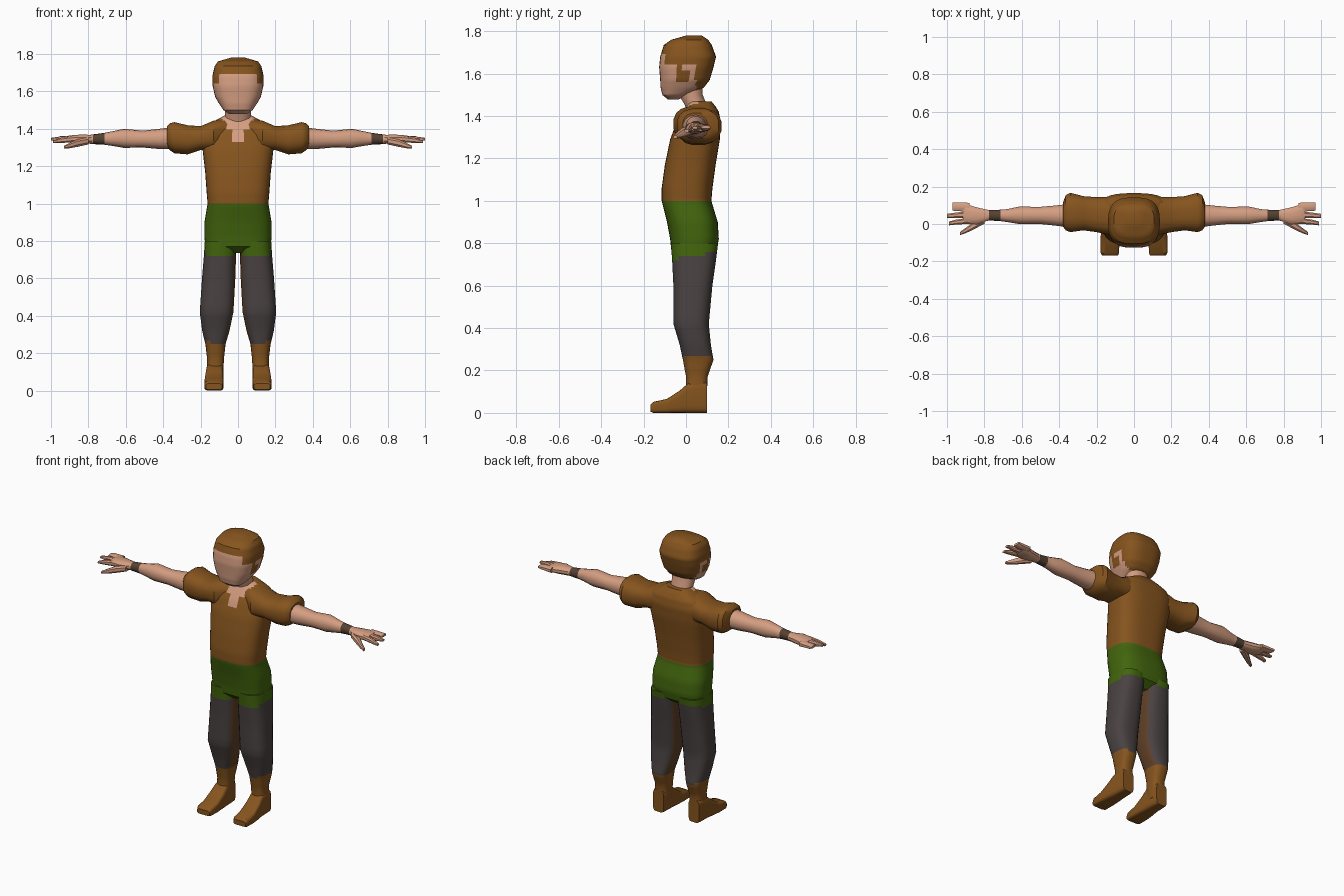
import bpy, bmesh, math
from mathutils import Vector

COLOURS = {
    "brown_cloth": (0.238, 0.089, 0.013),
    "green_cloth": (0.055, 0.130, 0.004),
    "grey_trousers": (0.068, 0.054, 0.054),
    "skin": (0.66, 0.34, 0.22),
    "dark_band": (0.09, 0.053, 0.032),
    "inner_leg_brown": (0.11, 0.05, 0.02),
}
BROWN, GREEN, GREY, SKIN, BAND, INNER = range(6)
MATS = []
for name, rgb in COLOURS.items():
    m = bpy.data.materials.new(name)
    m.diffuse_color = (*rgb, 1)
    MATS.append(m)

# axis -> position from (distance along, across a, across b)
PLACE = {
    "z": lambda t, a, b: (a, b, t),
    "x": lambda t, a, b: (t, a, b),
    "y": lambda t, a, b: (a, t, b),
}


def loft(name, axis, rings, colour, n=16, power=2.5, fine=1, mirror=False):
    """Skin rounded sections (t, a0, a1, b0, b1); colour is an index or rule(centre, normal)."""
    steps = []
    for r, s in zip(rings, rings[1:]):
        steps += [[p + (q - p) * k / fine for p, q in zip(r, s)] for k in range(fine)]
    steps.append(list(rings[-1]))
    bm = bmesh.new()
    loops = []
    for t, a0, a1, b0, b1 in steps:
        loop = []
        for i in range(n):
            w = 2 * math.pi * (i + 0.5) / n
            c, s = math.cos(w), math.sin(w)
            c = math.copysign(abs(c) ** (2 / power), c)
            s = math.copysign(abs(s) ** (2 / power), s)
            loop.append(bm.verts.new(PLACE[axis](
                t, (a0 + a1) / 2 + c * (a1 - a0) / 2, (b0 + b1) / 2 + s * (b1 - b0) / 2)))
        loops.append(loop)
    for p, q in zip(loops, loops[1:]):
        for i in range(n):
            j = (i + 1) % n
            bm.faces.new((p[i], p[j], q[j], q[i]))
    bm.faces.new(loops[0])
    bm.faces.new(loops[-1])
    bmesh.ops.recalc_face_normals(bm, faces=bm.faces)
    bm.normal_update()
    for f in bm.faces:
        f.material_index = colour(f.calc_center_median(), f.normal) if callable(colour) else colour
    me = bpy.data.meshes.new(name)
    bm.to_mesh(me)
    bm.free()
    for m in MATS:
        me.materials.append(m)
    ob = bpy.data.objects.new(name, me)
    bpy.context.collection.objects.link(ob)
    if mirror:
        mod = ob.modifiers.new("mirror", "MIRROR")
        mod.use_axis[0] = True
    bpy.ops.object.select_all(action="DESELECT")
    bpy.context.view_layer.objects.active = ob
    ob.select_set(True)
    bpy.ops.object.shade_smooth_by_angle(angle=math.radians(35))
    return ob


def sym(*rows):
    """Rows of (t, half width, b0, b1) centred on x = 0."""
    return [(t, -h, h, b0, b1) for t, h, b0, b1 in rows]


# Colour rules
def torso_rule(c, n):
    if c.z < 1.0:
        return GREEN
    if c.y < 0.06 and c.z > 1.335 + 1.3 * abs(c.x):
        return SKIN
    return BROWN


def leg_rule(c, n):
    if c.z > 0.735 + 0.15 * c.y:
        return GREEN
    if c.z < 0.255 + 0.3 * max(0, c.x - 0.13):
        return BROWN
    return INNER if n.x < -0.85 else GREY


def head_rule(c, n):
    if c.y > 0.045:
        line = 1.53
    elif c.y > 0.0:
        line = 1.645      # ear
    elif c.y > -0.045:
        line = 1.56       # sideburn
    elif abs(c.x) > 0.095:
        line = 1.64       # temple
    else:
        line = 1.69       # fringe
    return BROWN if c.z > line else SKIN


# Torso, shirt and hips
loft("torso", "z", sym(
    (0.735, 0.10, -0.03, 0.10), (0.77, 0.175, -0.07, 0.145), (0.82, 0.18, -0.075, 0.155),
    (0.90, 0.18, -0.09, 0.15), (1.00, 0.163, -0.115, 0.12), (1.06, 0.168, -0.115, 0.125),
    (1.17, 0.176, -0.10, 0.14), (1.29, 0.19, -0.075, 0.16), (1.37, 0.195, -0.045, 0.165),
    (1.42, 0.165, -0.015, 0.155), (1.445, 0.12, 0.0, 0.14), (1.47, 0.075, 0.015, 0.12)),
    torso_rule, n=40, power=2.8, fine=4)

# Short sleeves
loft("sleeve", "x", [
    (0.06, -0.02, 0.14, 1.30, 1.455), (0.13, -0.06, 0.145, 1.28, 1.445),
    (0.20, -0.045, 0.145, 1.285, 1.415), (0.27, -0.035, 0.15, 1.262, 1.42),
    (0.34, -0.045, 0.168, 1.268, 1.437), (0.365, -0.035, 0.155, 1.285, 1.43),
    (0.38, -0.015, 0.115, 1.30, 1.415)], BROWN, power=2.6, mirror=True)

# Arms with wrist bands
loft("arm", "x", [
    (0.34, -0.02, 0.11, 1.29, 1.41), (0.42, -0.01, 0.10, 1.292, 1.40),
    (0.51, 0.0, 0.092, 1.30, 1.39), (0.61, -0.002, 0.095, 1.298, 1.40),
    (0.68, 0.01, 0.08, 1.31, 1.385), (0.715, 0.015, 0.077, 1.315, 1.378),
    (0.775, 0.018, 0.075, 1.318, 1.37), (0.79, 0.015, 0.078, 1.32, 1.368)],
    lambda c, n: BAND if 0.715 < c.x < 0.775 and abs(n.x) < 0.9 else SKIN,
    n=14, power=2.2, mirror=True)

# Hands
loft("palm", "x", [
    (0.78, 0.018, 0.076, 1.32, 1.368), (0.84, -0.003, 0.09, 1.318, 1.37),
    (0.90, 0.0, 0.108, 1.325, 1.365), (0.915, 0.005, 0.108, 1.33, 1.36)],
    SKIN, n=12, mirror=True)
for name, y0, y1, tip_y0, tip_y1, tip_x, drop in (
        ("index_finger", 0.0, 0.035, -0.008, 0.014, 0.99, 0.015),
        ("middle_finger", 0.032, 0.07, 0.03, 0.055, 1.0, 0.0),
        ("outer_fingers", 0.065, 0.115, 0.07, 0.117, 0.97, -0.003)):
    loft(name, "x", [
        (0.88, y0, y1, 1.328, 1.363), (0.95, (y0 + tip_y0) / 2, (y1 + tip_y1) / 2,
                                       1.33 - drop / 2, 1.36 - drop / 2),
        (tip_x, tip_y0, tip_y1, 1.338 - drop, 1.352 - drop)], SKIN, n=8, mirror=True)
loft("thumb", "x", [
    (0.80, 0.0, 0.05, 1.315, 1.355), (0.86, -0.032, 0.012, 1.302, 1.345),
    (0.90, -0.05, -0.02, 1.295, 1.325), (0.93, -0.06, -0.042, 1.293, 1.31)],
    SKIN, n=8, mirror=True)

# Neck and head with painted hair
loft("neck", "z", sym(
    (1.38, 0.07, 0.005, 0.11), (1.45, 0.07, -0.005, 0.10), (1.50, 0.07, -0.035, 0.08),
    (1.57, 0.075, -0.05, 0.075)), SKIN, power=2.2)
loft("head", "z", sym(
    (1.478, 0.045, -0.085, -0.035), (1.50, 0.078, -0.112, 0.01), (1.535, 0.102, -0.12, 0.085),
    (1.57, 0.122, -0.122, 0.112), (1.63, 0.136, -0.127, 0.13), (1.68, 0.138, -0.122, 0.142),
    (1.735, 0.125, -0.105, 0.122), (1.76, 0.108, -0.07, 0.105), (1.78, 0.04, 0.0, 0.075)),
    head_rule, n=40, power=2.8, fine=4)

# Legs down to the boot shafts
loft("leg", "z", [
    (0.80, 0.005, 0.178, -0.072, 0.152), (0.72, 0.01, 0.183, -0.066, 0.142),
    (0.60, 0.014, 0.193, -0.06, 0.125), (0.42, 0.024, 0.205, -0.06, 0.108),
    (0.32, 0.045, 0.192, -0.03, 0.118), (0.25, 0.066, 0.175, -0.015, 0.13),
    (0.17, 0.075, 0.165, 0.0, 0.102), (0.05, 0.08, 0.168, 0.0, 0.098)],
    leg_rule, n=24, power=2.7, fine=4, mirror=True)

# Boot feet
loft("boot_foot", "y", [
    (-0.168, 0.085, 0.172, 0.006, 0.038), (-0.155, 0.08, 0.178, 0.0, 0.052),
    (-0.09, 0.077, 0.18, 0.0, 0.066), (-0.03, 0.078, 0.176, 0.0, 0.105),
    (0.01, 0.08, 0.17, 0.0, 0.14), (0.08, 0.083, 0.168, 0.0, 0.15),
    (0.1, 0.088, 0.164, 0.0, 0.14)], BROWN, n=20, power=5, mirror=True)
